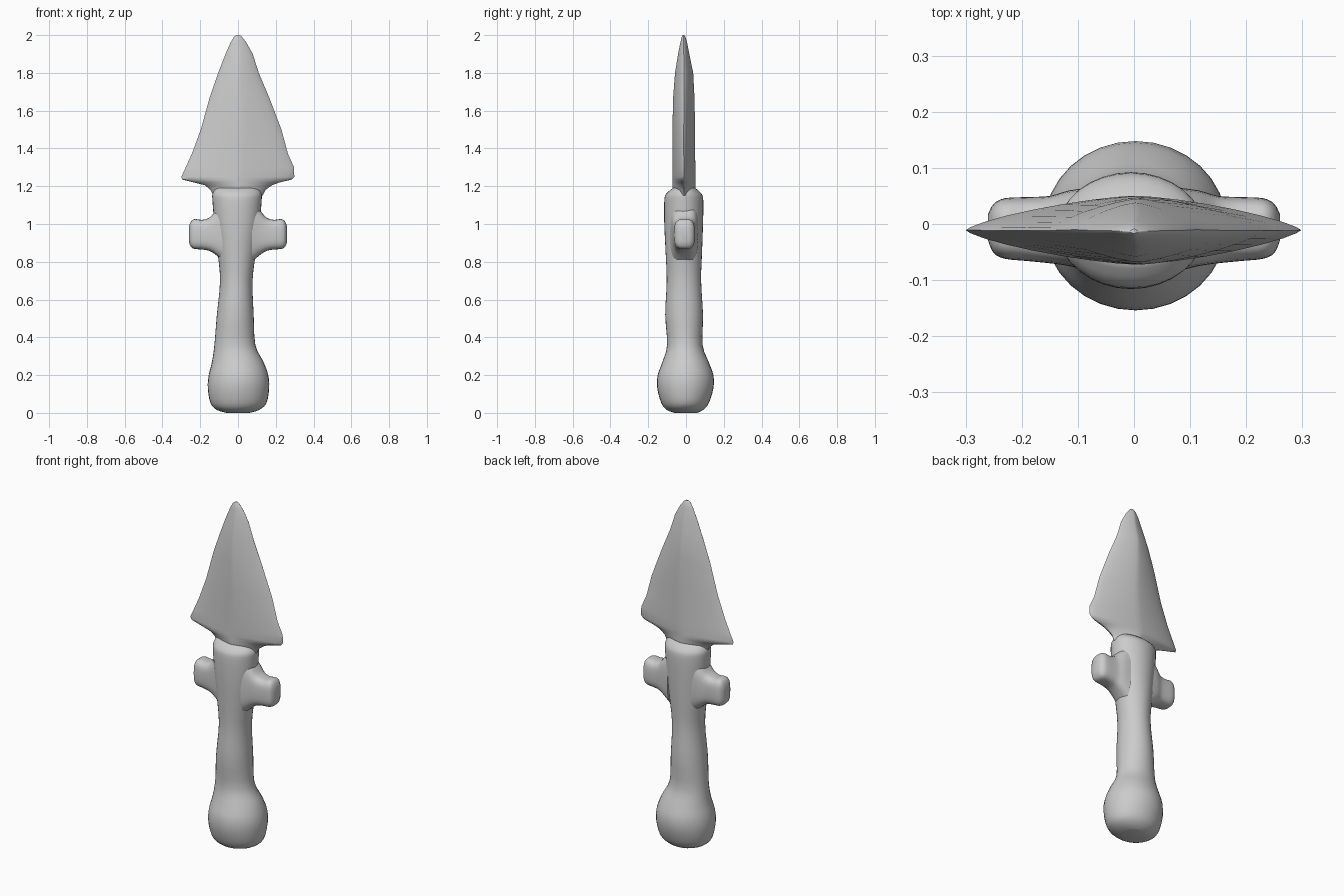
import bpy, bmesh, math
from mathutils import Vector


def catmull(rows, steps):
    """Smoothly interpolate a list of number rows."""
    if steps == 1:
        return rows
    out = []
    for i in range(len(rows) - 1):
        a, b = rows[max(i - 1, 0)], rows[i]
        c, d = rows[i + 1], rows[min(i + 2, len(rows) - 1)]
        for s in range(steps):
            t = s / steps
            out.append([0.5 * (2 * q + (r - p) * t + (2 * p - 5 * q + 4 * r - u) * t * t
                               + (3 * q - p - 3 * r + u) * t ** 3)
                        for p, q, r, u in zip(a, b, c, d)])
    out.append(rows[-1])
    return out


def loft(name, rows, power, place, steps=3, sides=32, angle=60):
    """Rows: position, min/max of first axis, min/max of second axis."""
    bm = bmesh.new()
    rings = []
    for h, u0, u1, v0, v1 in catmull(rows, steps):
        ring = []
        for k in range(sides):
            a = 2 * math.pi * k / sides
            c, s = math.cos(a), math.sin(a)
            u = math.copysign(abs(c) ** (2 / power), c)
            v = math.copysign(abs(s) ** (2 / power), s)
            p = place(h, (u0 + u1) / 2 + u * (u1 - u0) / 2,
                      (v0 + v1) / 2 + v * (v1 - v0) / 2)
            ring.append(bm.verts.new(Vector(p)))
        rings.append(ring)
    for lo, hi in zip(rings, rings[1:]):
        for k in range(sides):
            j = (k + 1) % sides
            bm.faces.new((lo[k], lo[j], hi[j], hi[k]))
    bm.faces.new(rings[0][::-1])
    bm.faces.new(rings[-1])
    bmesh.ops.recalc_face_normals(bm, faces=bm.faces)
    mesh = bpy.data.meshes.new(name)
    bm.to_mesh(mesh)
    bm.free()
    obj = bpy.data.objects.new(name, mesh)
    bpy.context.collection.objects.link(obj)
    bpy.ops.object.select_all(action='DESELECT')
    obj.select_set(True)
    bpy.context.view_layer.objects.active = obj
    bpy.ops.object.shade_smooth_by_angle(angle=math.radians(angle))
    return obj


def upright(h, u, v):
    return (u, v, h)


# Handle with bulbous pommel and collar
loft("handle", [
    (0.00, -0.06, 0.06, -0.06, 0.06),
    (0.015, -0.11, 0.11, -0.10, 0.09),
    (0.05, -0.145, 0.15, -0.13, 0.12),
    (0.13, -0.16, 0.165, -0.152, 0.145),
    (0.20, -0.155, 0.16, -0.15, 0.145),
    (0.27, -0.138, 0.135, -0.125, 0.12),
    (0.36, -0.125, 0.092, -0.10, 0.088),
    (0.52, -0.112, 0.083, -0.11, 0.09),
    (0.70, -0.095, 0.077, -0.102, 0.08),
    (0.85, -0.108, 0.095, -0.108, 0.085),
    (1.00, -0.125, 0.115, -0.115, 0.09),
    (1.12, -0.135, 0.125, -0.115, 0.092),
    (1.16, -0.135, 0.125, -0.105, 0.082),
    (1.19, -0.12, 0.11, -0.07, 0.05)], 2.0, upright)

# Barbed blade with a lens section
loft("blade", [
    (1.15, -0.13, 0.13, -0.065, 0.045),
    (1.18, -0.145, 0.145, -0.07, 0.05),
    (1.205, -0.175, 0.18, -0.072, 0.05),
    (1.22, -0.235, 0.22, -0.072, 0.05),
    (1.235, -0.295, 0.285, -0.072, 0.05),
    (1.25, -0.30, 0.298, -0.072, 0.05),
    (1.30, -0.277, 0.297, -0.072, 0.05),
    (1.37, -0.245, 0.265, -0.072, 0.048),
    (1.50, -0.197, 0.23, -0.072, 0.048),
    (1.67, -0.15, 0.165, -0.068, 0.045),
    (1.80, -0.105, 0.11, -0.058, 0.038),
    (1.90, -0.066, 0.078, -0.042, 0.018),
    (1.96, -0.04, 0.045, -0.03, 0.006),
    (1.99, -0.022, 0.022, -0.023, -0.003),
    (2.00, -0.008, 0.008, -0.017, -0.009)], 1.35, upright, steps=1, angle=50)

# Guard lugs, flared where they meet the handle
for name, side in (("left_guard", -1), ("right_guard", 1)):
    loft(name, [
        (0.075, 0.80, 1.12, -0.085, 0.065),
        (0.115, 0.835, 1.075, -0.075, 0.06),
        (0.15, 0.857, 1.035, -0.07, 0.05),
        (0.19, 0.865, 1.022, -0.066, 0.048),
        (0.23, 0.868, 1.026, -0.062, 0.046),
        (0.25, 0.88, 1.012, -0.052, 0.036),
        (0.26, 0.905, 0.985, -0.03, 0.018)], 3.2,
        lambda h, u, v, s=side: (s * h, v, u))
